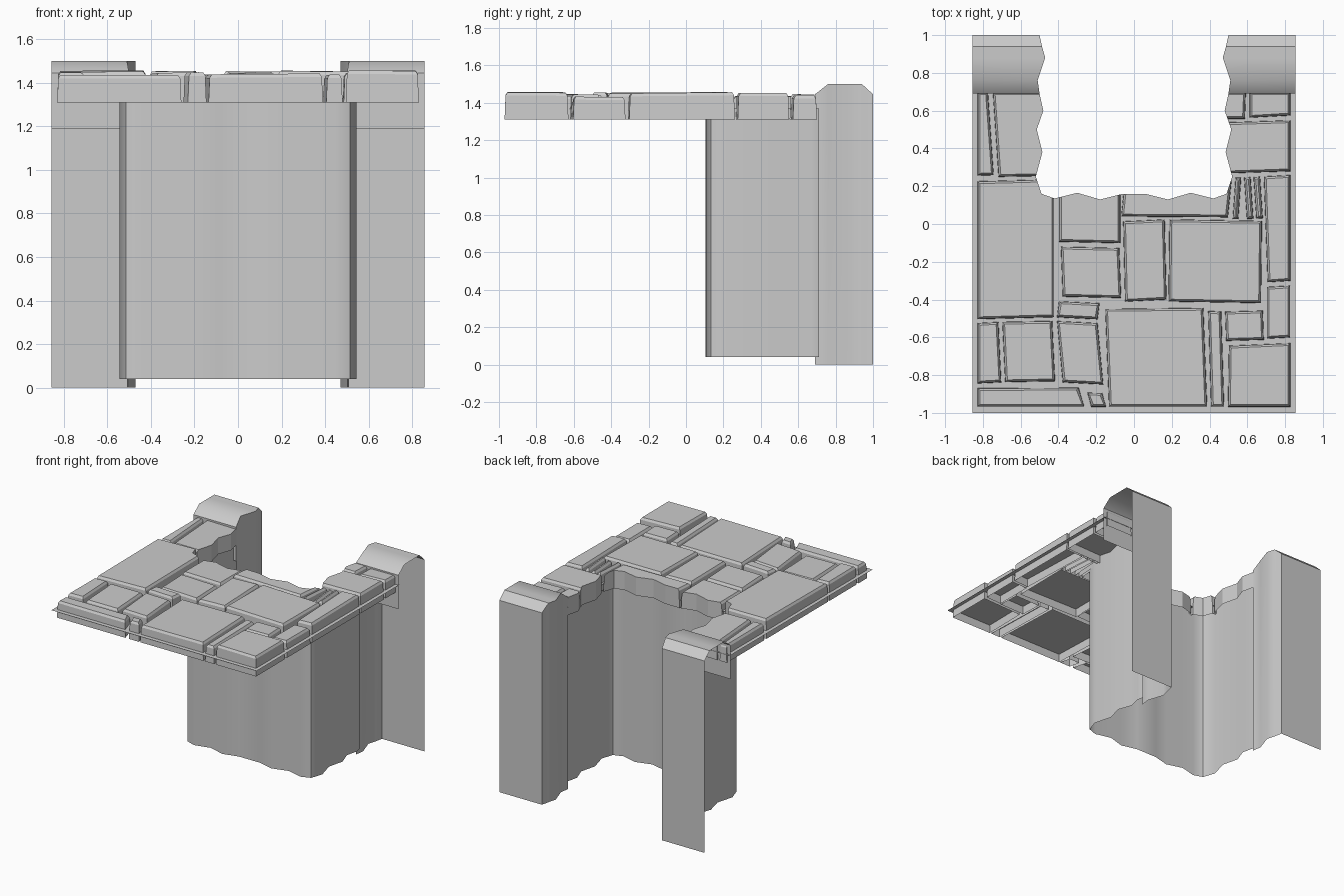
import bpy, bmesh, math, random

if "Cube" in bpy.data.objects:
    bpy.data.objects.remove(bpy.data.objects["Cube"])

random.seed(4)
EDGE = 0.855      # half width of the whole model
BED_Z = 1.37      # mortar sheet height
BASE_Z = 1.31     # underside of stones

# Ragged opening: right half from the back to the middle, then mirrored
half = [(.50, 1), (.47, .88), (.51, .76), (.50, .69), (.48, .60), (.515, .50),
        (.485, .38), (.52, .25), (.49, .16), (.42, .135), (.30, .165),
        (.18, .13), (.06, .16)]
opening = half + [(-x, y) for x, y in reversed(half)]


def make(name, verts, faces, smooth=False):
    me = bpy.data.meshes.new(name)
    me.from_pydata(verts, [], faces)
    ob = bpy.data.objects.new(name, me)
    bpy.context.collection.objects.link(ob)
    bpy.ops.object.select_all(action='DESELECT')
    bpy.context.view_layer.objects.active = ob
    ob.select_set(True)
    if smooth:
        bpy.ops.object.shade_smooth_by_angle(angle=math.radians(40))
    return ob


def recalc(ob):
    bm = bmesh.new()
    bm.from_mesh(ob.data)
    bmesh.ops.recalc_face_normals(bm, faces=bm.faces)
    bm.to_mesh(ob.data)
    bm.free()


# Paving stones: x0, x1, y front, y back, sideways slant of the front edge
stones = [
    (-.83, -.77, .26, .70, .03), (-.75, -.40, .25, .70, .03),
    (-.83, -.42, -.50, .235, 0), (-.40, -.07, -.10, .25, 0),
    (-.39, -.075, -.39, -.12, .01), (-.40, -.18, -.50, -.41, -.01),
    (-.05, .52, .04, .25, -.02), (-.06, .165, -.41, .02, .01),
    (.185, .68, -.42, .02, -.005), (.535, .57, .03, .255, -.015),
    (.58, .62, .03, .255, .015), (.63, .67, .03, .255, .015),
    (.685, .83, -.31, .255, .02), (.45, .83, .27, .545, 0),
    (.45, .595, .56, .70, -.005), (.61, .83, .565, .70, 0),
    (.70, .83, -.61, -.33, 0), (.48, .685, -.615, -.455, .005),
    (.50, .83, -.97, -.635, -.005), (.39, .465, -.97, -.455, .015),
    (-.155, .37, -.97, -.44, .02), (-.41, -.19, -.845, -.515, .03),
    (-.70, -.43, -.84, -.515, .015), (-.83, -.715, -.84, -.515, .015),
    (-.83, -.29, -.97, -.86, .03), (-.25, -.165, -.97, -.885, .02)]

verts, faces = [], []
for x0, x1, y0, y1, slant in stones:
    h = random.uniform(1.430, 1.455)
    tx, ty = random.uniform(-.015, .015), random.uniform(-.015, .015)
    cx, cy = (x0 + x1) / 2, (y0 + y1) / 2
    n = len(verts)
    # base ring, shoulder ring, top ring
    for inset, drop in ((0, None), (.005, .016), (.015, 0)):
        for ex, ey, sx, sy in ((x0, y0, 1, 1), (x1, y0, -1, 1),
                               (x1, y1, -1, -1), (x0, y1, 1, -1)):
            px = ex + (slant if ey == y0 and abs(ex) < .83 else 0)
            py = ey + (.007 * math.sin(9 * ex) if -.96 < ey < .69 else 0)
            px, py = px + sx * inset, py + sy * inset
            z = BASE_Z if drop is None else h - drop + tx * (px - cx) + ty * (py - cy)
            verts.append((px, py, z))
    faces.append((n + 3, n + 2, n + 1, n))
    faces.append((n + 8, n + 9, n + 10, n + 11))
    for r in (0, 4):
        for i in range(4):
            j = (i + 1) % 4
            faces.append((n + r + i, n + r + j, n + r + 4 + j, n + r + 4 + i))

# Cutter for the ragged opening
ring = [(.5, 1.1)] + opening + [(-.5, 1.1)]
k = len(ring)
cutter = make("opening_cutter",
              [(x, y, z) for z in (1.2, 1.6) for x, y in ring],
              [tuple(range(k)), tuple(range(2 * k - 1, k - 1, -1))] +
              [(i, i + k, (i + 1) % k + k, (i + 1) % k) for i in range(k)])
recalc(cutter)
cutter.hide_render = True

paving = make("paving_stones", verts, faces)
mod = paving.modifiers.new("cut", 'BOOLEAN')
mod.operation = 'DIFFERENCE'
mod.solver = 'EXACT'
mod.object = cutter
bpy.ops.object.modifier_apply(modifier=mod.name)
bpy.data.objects.remove(cutter)

# Stones are open underneath
bm = bmesh.new()
bm.from_mesh(paving.data)
under = [f for f in bm.faces if all(v.co.z < BASE_Z + .001 for v in f.verts)]
bmesh.ops.delete(bm, geom=under, context='FACES')
bm.to_mesh(paving.data)
bm.free()

# Mortar sheet between the stones
inner = [p for p in opening if p[1] < .7]
outline = ([(-EDGE, .70), (-EDGE, -1), (EDGE, -1), (EDGE, .70), (.50, .70)]
           + inner + [(-.50, .70)])
make("mortar_bed", [(x, y, BED_Z) for x, y in outline], [tuple(range(len(outline)))])

# U-shaped shaft wall hanging just outside the opening
off = .025
path = [(x + math.copysign(off, x), y - off) for x, y in inner]
path = [(.515, .71)] + path + [(-.515, .71)]
m = len(path)
make("shaft_wall", [(x, y, z) for z in (.04, BED_Z) for x, y in path],
     [(i, i + m, i + m + 1, i + 1) for i in range(m - 1)], smooth=True)

# Back posts: y, top z, inner x; open on the outer side
stations = [(.69, 1.445, .50), (.76, 1.5, .51), (.88, 1.5, .47),
            (.94, 1.5, .487), (1.0, 1.445, .50)]
for side, name in ((1, "right_post"), (-1, "left_post")):
    v, f = [], []
    for y, z, x in stations:
        v += [(side * EDGE, y, z), (side * x, y, z), (side * x, y, 0)]
    for i in range(len(stations) - 1):
        a, b = 3 * i, 3 * i + 3
        f += [(a, b, b + 1, a + 1), (a + 1, b + 1, b + 2, a + 2)]
    e, q = 3 * (len(stations) - 1), len(v)
    v += [(side * EDGE, 1.0, 0), (side * EDGE, .69, 1.19), (side * .50, .69, 1.19)]
    f += [(e, q, e + 2, e + 1),            # back sheet
          (0, 1, q + 2, q + 1)]            # short front flap
    if side < 0:
        f = [t[::-1] for t in f]
    make(name, v, f, smooth=True)
